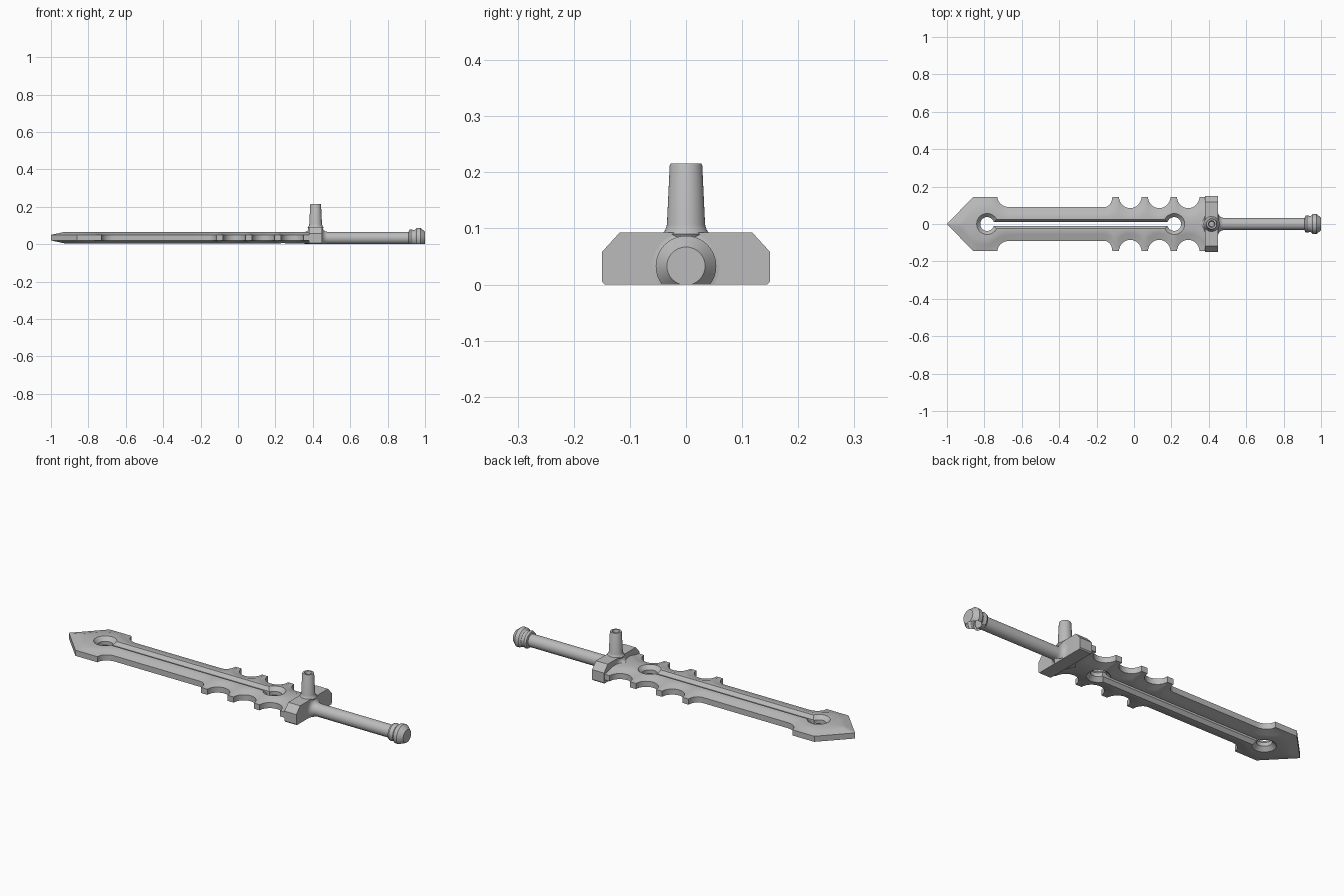
import bpy, bmesh, math

if "Cube" in bpy.data.objects:
    bpy.data.objects.remove(bpy.data.objects["Cube"])

steel = bpy.data.materials.new("plain_grey")
steel.use_nodes = True
GREY = (0.5, 0.5, 0.5, 1)
steel.diffuse_color = GREY
steel.node_tree.nodes["Principled BSDF"].inputs["Base Color"].default_value = GREY

MID = 0.035   # height of the blade's middle plane
AXIS = 0.033  # height of the grip's axis


def make(name, bm):
    bmesh.ops.remove_doubles(bm, verts=bm.verts, dist=1e-5)
    bmesh.ops.recalc_face_normals(bm, faces=bm.faces)
    me = bpy.data.meshes.new(name)
    bm.to_mesh(me)
    bm.free()
    me.materials.append(steel)
    ob = bpy.data.objects.new(name, me)
    bpy.context.collection.objects.link(ob)
    return ob


def lathe(name, profile, place, seg=40, trim=False):
    """Revolve (radius, distance) points; place maps (a, b, along) to world."""
    bm = bmesh.new()
    rings = []
    for r, t in profile:
        angles = [2 * math.pi * i / seg for i in range(seg)]
        rings.append([bm.verts.new(place(r * math.cos(a), r * math.sin(a), t)) for a in angles])
    for lo, hi in zip(rings, rings[1:]):
        for i in range(seg):
            j = (i + 1) % seg
            bm.faces.new((lo[i], lo[j], hi[j], hi[i]))
    bm.faces.new(rings[0])
    bm.faces.new(rings[-1])
    if trim:  # flatten the underside on the ground plane
        cut = bmesh.ops.bisect_plane(bm, geom=bm.verts[:] + bm.edges[:] + bm.faces[:],
                                     plane_co=(0, 0, 0), plane_no=(0, 0, 1), clear_inner=True)
        edges = [e for e in cut["geom_cut"] if isinstance(e, bmesh.types.BMEdge)]
        bmesh.ops.holes_fill(bm, edges=edges)
    return make(name, bm)


def prism(name, section, x0, x1):
    """Extrude a (y, z) section along x."""
    bm = bmesh.new()
    face = bm.faces.new([bm.verts.new((x0, y, z)) for y, z in section])
    out = bmesh.ops.extrude_face_region(bm, geom=[face])
    moved = [v for v in out["geom"] if isinstance(v, bmesh.types.BMVert)]
    bmesh.ops.translate(bm, verts=moved, vec=(x1 - x0, 0, 0))
    return make(name, bm)


def along_x(a, b, t):
    return (t, a, AXIS + b)


def cut_with(target, cutter):
    mod = target.modifiers.new("cut", 'BOOLEAN')
    mod.operation = 'DIFFERENCE'
    mod.solver = 'EXACT'
    mod.object = cutter
    bpy.context.view_layer.objects.active = target
    bpy.ops.object.modifier_apply(modifier=mod.name)
    bpy.data.objects.remove(cutter)


# Blade outline, half width along x: pointed head, straight run, scalloped teeth
WIDE, SLIM = 0.145, 0.09


def bow(x0, x1, a0, a1, depth, steps):
    """Hollow arc between x0 and x1, from angle a0 to a1."""
    c0, c1 = math.cos(a0), math.cos(a1)
    pts = []
    for i in range(steps + 1):
        a = a0 + (a1 - a0) * i / steps
        pts.append((x0 + (x1 - x0) * (math.cos(a) - c0) / (c1 - c0), WIDE - depth * math.sin(a)))
    return pts


outline = [(-1 + 0.14 * i / 12, WIDE * i / 12) for i in range(13)]
outline += [(-0.82, WIDE), (-0.775, WIDE)]
outline += bow(-0.73, -0.665, math.pi, math.pi / 2, WIDE - SLIM, 7)
outline += [(-0.6, SLIM), (-0.4, SLIM), (-0.22, SLIM)]
outline += bow(-0.16, -0.116, math.pi / 2, 0, WIDE - SLIM, 6)
for start in (-0.08, 0.075, 0.23):
    outline += [(start - 0.018, WIDE)]
    outline += bow(start, start + 0.12, math.pi, 0, 0.06, 14)
outline += [(0.4, WIDE)]

# Dense copy of the outline for measuring distance to the edge
dense = []
for (xa, ya), (xb, yb) in zip(outline, outline[1:]):
    n = max(1, math.ceil(math.hypot(xb - xa, yb - ya) / 0.005))
    dense += [(xa + (xb - xa) * i / n, ya + (yb - ya) * i / n) for i in range(n)]
dense.append(outline[-1])
BEVEL = 0.05


def inset(x, y, d):
    near = [py - math.sqrt(d * d - (px - x) ** 2) for px, py in dense if abs(px - x) < d]
    return max(0, min([y - d] + near))


def half_height(x, y):
    d = min(math.hypot(px - x, py - y) for px, py in dense)
    return 0.015 + 0.015 * min(d / BEVEL, 1)


bm = bmesh.new()
columns = []
for x, y in outline:
    rows = [(y, 0.015)]
    for d in (0.008, 0.018, 0.034, BEVEL):
        yi = inset(x, y, d)
        rows.append((yi, half_height(x, yi)))
    rows.append((0, half_height(x, 0)))
    loop = [(yy, h) for yy, h in rows]
    loop += [(-yy, h) for yy, h in rows[-2::-1]]
    loop += [(-yy, -h) for yy, h in rows]
    loop += [(yy, -h) for yy, h in rows[-2::-1]]
    columns.append([bm.verts.new((x, yy, MID + h)) for yy, h in loop])
for left, right in zip(columns, columns[1:]):
    for i in range(len(left)):
        j = (i + 1) % len(left)
        bm.faces.new((left[i], left[j], right[j], right[i]))
bm.faces.new(columns[-1])
bmesh.ops.remove_doubles(bm, verts=bm.verts, dist=1e-5)
bmesh.ops.dissolve_degenerate(bm, edges=bm.edges, dist=1e-5)
bm.faces.ensure_lookup_table()
for edge in [e for e in bm.edges if e.is_boundary]:
    if edge.is_valid and edge.is_boundary:
        bmesh.ops.holes_fill(bm, edges=[e for e in bm.edges if e.is_boundary])
blade = make("blade", bm)

# Flared slot and two countersunk holes through the blade
HEAD_HOLE, GUARD_HOLE = -0.785, 0.215
slot = [(0.03, MID + 0.036), (0.011, MID + 0.012), (0.011, MID - 0.012), (0.03, MID - 0.036)]
slot += [(-y, z) for y, z in reversed(slot)]
cut_with(blade, prism("slot_cutter", slot, HEAD_HOLE, GUARD_HOLE))
for hx in (HEAD_HOLE, GUARD_HOLE):
    hole = [(0.062, -0.036), (0.037, -0.01), (0.037, 0.01), (0.062, 0.036)]
    cut_with(blade, lathe("hole_cutter", hole, lambda a, b, t: (hx + a, b, MID + t)))

# Cross guard with chamfered corners
side = [(0.145, 0), (0.15, 0.006), (0.15, 0.058), (0.118, 0.093)]
guard = prism("cross_guard", side + [(-y, z) for y, z in reversed(side)], 0.38, 0.45)

# Grip with rounded flares on both sides of the guard
flare = [(0.06 - 0.027 * math.sin(a), 0.03 * (1 - math.cos(a)))
         for a in (math.pi / 2 * i / 6 for i in range(7))]
grip_profile = [(r, 0.38 - 0.8 * t) for r, t in reversed(flare)]
grip_profile += [(r, 0.45 + t) for r, t in flare] + [(0.033, 0.93)]
grip = lathe("grip", grip_profile, along_x, trim=True)

# Pommel with a collar ring and a tapered knob
pommel = lathe("pommel", [(0.033, 0.912), (0.043, 0.915), (0.047, 0.925), (0.043, 0.938),
                          (0.044, 0.945), (0.053, 0.955), (0.054, 0.975), (0.034, 1.0)],
               along_x, trim=True)

# Upright peg with a flared foot and a hollow top
peg = lathe("upright_peg", [(0.036, 0.05), (0.036, 0.08), (0.043, 0.09), (0.037, 0.097),
                            (0.034, 0.107), (0.029, 0.212), (0.027, 0.216),
                            (0.018, 0.216), (0.014, 0.195)],
            lambda a, b, t: (0.415 + a, b, t))

for ob in (blade, grip, pommel, peg):
    bpy.ops.object.select_all(action='DESELECT')
    ob.select_set(True)
    bpy.context.view_layer.objects.active = ob
    bpy.ops.object.shade_smooth_by_angle(angle=math.radians(30))
